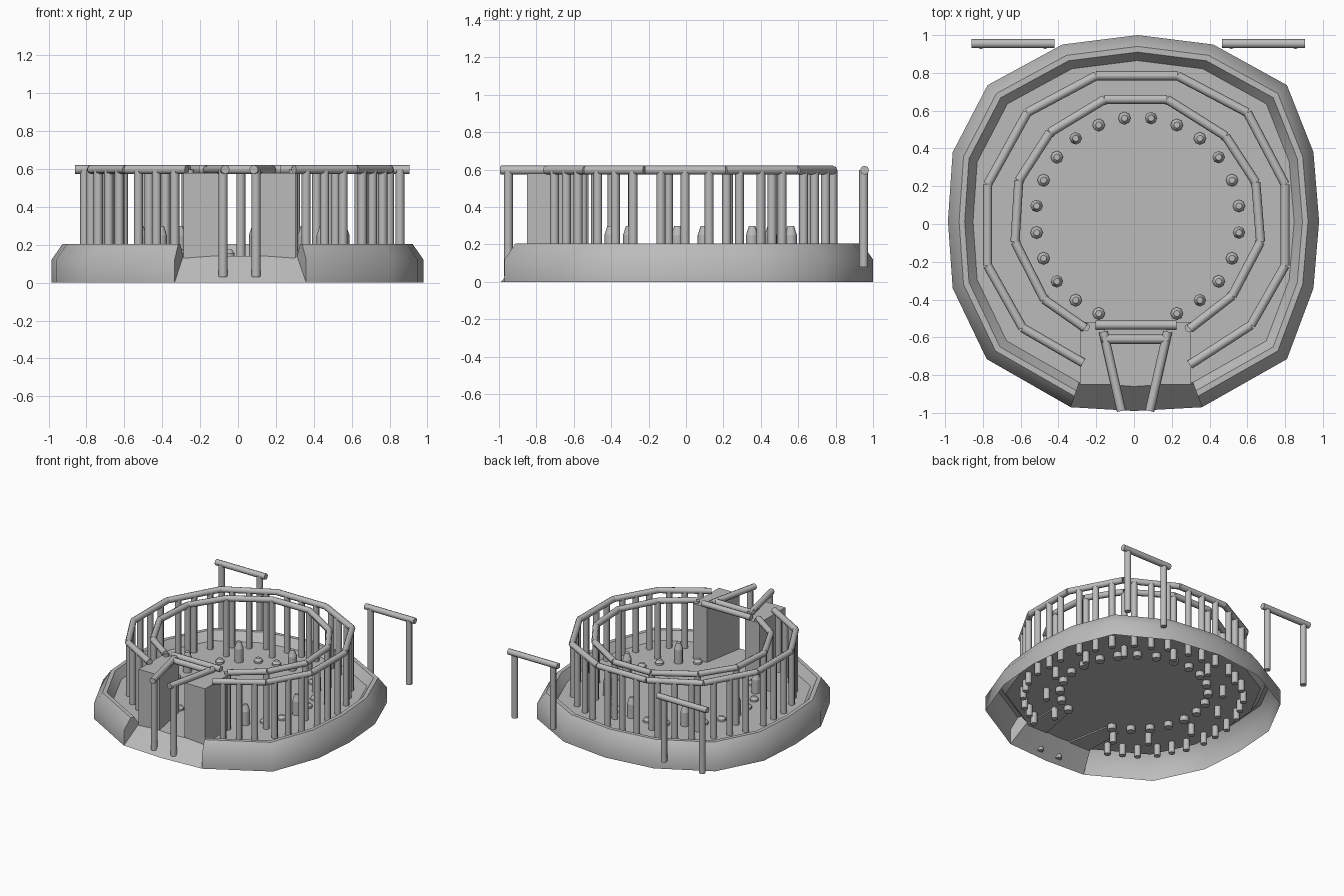
import bpy, bmesh, math
from mathutils import Vector

old = bpy.data.objects.get("Cube")
if old:
    bpy.data.objects.remove(old)

grey = bpy.data.materials.new("stone_grey")
grey.use_nodes = True
COLOUR = (0.5, 0.5, 0.5, 1)
grey.diffuse_color = COLOUR
grey.node_tree.nodes["Principled BSDF"].inputs["Base Color"].default_value = COLOUR

FLOOR, RAIL, R = 0.14, 0.597, 0.024


def finish(bm, name, smooth=True, fix=True):
    if fix:
        bmesh.ops.recalc_face_normals(bm, faces=bm.faces)
    mesh = bpy.data.meshes.new(name)
    bm.to_mesh(mesh)
    bm.free()
    ob = bpy.data.objects.new(name, mesh)
    bpy.context.collection.objects.link(ob)
    mesh.materials.append(grey)
    if smooth:
        bpy.ops.object.select_all(action='DESELECT')
        ob.select_set(True)
        bpy.context.view_layer.objects.active = ob
        bpy.ops.object.shade_smooth_by_angle(angle=math.radians(46))
    return ob


def rod(bm, a, b, r=R, r2=None):
    """Eight-sided bar between two points."""
    a, b = Vector(a), Vector(b)
    turn = (b - a).to_track_quat('Z', 'Y').to_matrix().to_4x4()
    turn.translation = (a + b) / 2
    bmesh.ops.create_cone(bm, cap_ends=True, segments=8, radius1=r,
                          radius2=r if r2 is None else r2,
                          depth=(b - a).length, matrix=turn)


def prism(bm, outline, z0, z1):
    low = [bm.verts.new((x, y, z0)) for x, y in outline]
    high = [bm.verts.new((x, y, z1)) for x, y in outline]
    bm.faces.new(low)
    bm.faces.new(high)
    for i in range(len(low)):
        j = (i + 1) % len(low)
        bm.faces.new((low[i], low[j], high[j], high[i]))


# Base: raised rim swept round an open outline, floor and front ramp
right = [(0.36, -0.97), (0.81, -0.715), (0.95, -0.34), (0.98, 0.015),
         (0.95, 0.38), (0.81, 0.735), (0.42, 0.95)]
left = [(-0.38, 0.95), (-0.775, 0.735), (-0.96, 0.38), (-0.985, 0.015),
        (-0.96, -0.34), (-0.78, -0.715), (-0.335, -0.97)]
outline = right + [(0.02, 1.0)] + left
profile = [(1, 0), (1, 0.12), (0.94, 0.205), (0.91, 0.205), (0.865, FLOOR)]
bm = bmesh.new()
rings = [[bm.verts.new((x * s, y * s, z)) for s, z in profile] for x, y in outline]
for a, b in zip(rings, rings[1:]):
    for k in range(len(profile) - 1):
        bm.faces.new((a[k], b[k], b[k + 1], a[k + 1]))
bm.faces.new(rings[0])
bm.faces.new(rings[-1][::-1])
toe = bm.verts.new((0, -0.99, 0))
sill = bm.verts.new((0, -0.86, FLOOR))
bm.faces.new([r[-1] for r in rings] + [sill])
bm.faces.new((rings[-1][0], toe, sill, rings[-1][-1]))
bm.faces.new((toe, rings[0][0], rings[0][-1], sill))
finish(bm, "base_and_floor")


# Two round fences, open at the front
def fence(name, path, spots, at_corners):
    bm = bmesh.new()
    for a, b in zip(path, path[1:]):
        rod(bm, (*a, RAIL), (*b, RAIL))
        for t in spots:
            p = Vector(a).lerp(Vector(b), t)
            rod(bm, (*p, 0.05), (*p, RAIL))
    if at_corners:
        for p in path:
            rod(bm, (p[0] * 0.99, p[1] * 0.99, 0.05), (p[0] * 0.99, p[1] * 0.99, RAIL))
    finish(bm, name)


fence("outer_fence",
      [(0.295, -0.745), (0.62, -0.535), (0.80, -0.22), (0.80, 0.21), (0.6, 0.59),
       (0.23, 0.785), (-0.2, 0.785), (-0.565, 0.59), (-0.775, 0.21),
       (-0.775, -0.22), (-0.59, -0.55), (-0.27, -0.735)], (0.2, 0.5, 0.8), False)
fence("inner_fence",
      [(0.295, -0.555), (0.52, -0.38), (0.67, -0.095), (0.645, 0.22), (0.485, 0.465),
       (0.175, 0.66), (-0.155, 0.66), (-0.445, 0.485), (-0.61, 0.23),
       (-0.63, -0.095), (-0.475, -0.4), (-0.26, -0.55)], (), True)

# Entrance piers, handrails and front posts
CX = 0.008
for side, name in ((-1, "right"), (1, "left")):
    bm = bmesh.new()
    prism(bm, [(CX + side * x, y) for x, y in
               ((0.295, -0.85), (0.11, -0.85), (0.17, -0.52), (0.295, -0.52))], 0.13, 0.58)
    finish(bm, name + "_pier", False)
    bm = bmesh.new()
    rod(bm, (CX + side * 0.075, -0.99, RAIL), (CX + side * 0.17, -0.57, RAIL))
    rod(bm, (CX + side * 0.087, -0.95, 0.03), (CX + side * 0.087, -0.95, RAIL))
    finish(bm, name + "_handrail")
bm = bmesh.new()
rod(bm, (-0.205, -0.535, RAIL), (0.225, -0.535, RAIL))
rod(bm, (-0.17, -0.61, RAIL), (0.18, -0.61, RAIL))
finish(bm, "entrance_crossbars")

# Two free-standing rails at the back
for x0, x1, name in ((-0.86, -0.42, "right"), (0.465, 0.905, "left")):
    bm = bmesh.new()
    rod(bm, (x0, 0.955, RAIL), (x1, 0.955, RAIL))
    for x in (x0 + 0.05, x1 - 0.05):
        rod(bm, (x, 0.95, 0.08), (x, 0.95, RAIL))
    finish(bm, name + "_back_rail")

# Ring of low studs, every third one a taller peg
bm = bmesh.new()
for i in range(24):
    if i in (17, 18):
        continue
    a = math.radians(7.5 + 15 * i)
    x, y = 0.02 + 0.54 * math.cos(a), 0.025 + 0.54 * math.sin(a)
    mid = 0.25 if i % 3 == 2 else 0.155
    rod(bm, (x, y, 0.1), (x, y, mid), 0.033)
    rod(bm, (x, y, mid), (x, y, mid + (0.05 if mid > 0.2 else 0.02)), 0.033, 0.017)
finish(bm, "floor_studs")
